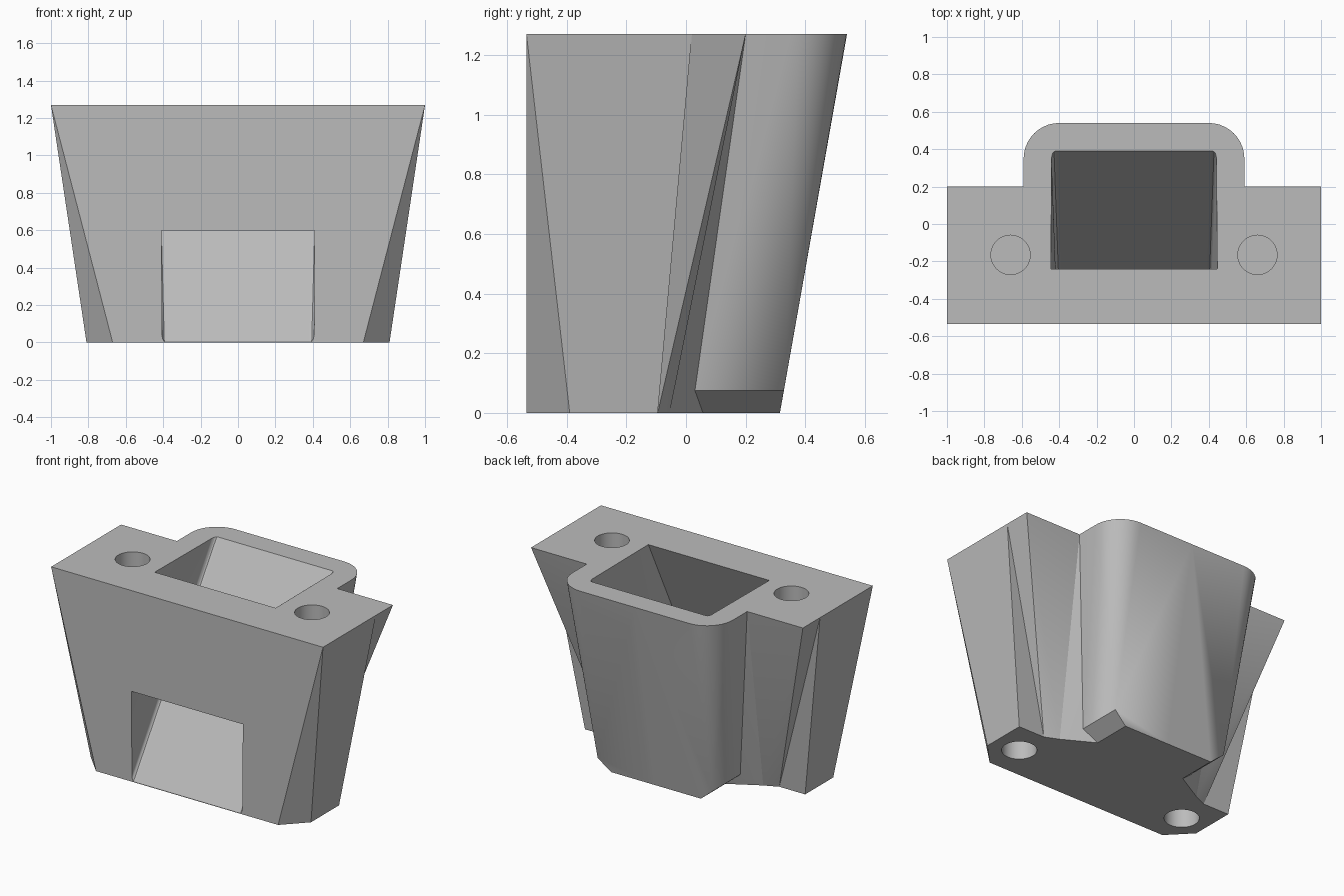
import bpy, bmesh, math
from mathutils import Vector

cube = bpy.data.objects.get("Cube")
if cube:
    bpy.data.objects.remove(cube, do_unlink=True)

H = 1.27          # overall height
FRONT = -0.535    # front plane

grey = bpy.data.materials.new("plain grey")
grey.use_nodes = True
COLOUR = (0.5, 0.5, 0.5, 1)
grey.diffuse_color = COLOUR
grey.node_tree.nodes["Principled BSDF"].inputs["Base Color"].default_value = COLOUR


def finish(name, bm):
    bmesh.ops.remove_doubles(bm, verts=bm.verts, dist=1e-5)
    bmesh.ops.recalc_face_normals(bm, faces=bm.faces)
    mesh = bpy.data.meshes.new(name)
    bm.to_mesh(mesh)
    bm.free()
    mesh.materials.append(grey)
    ob = bpy.data.objects.new(name, mesh)
    bpy.context.collection.objects.link(ob)
    return ob


def arc(cx, cy, r, steps):
    """Quarter circle from the +x side round to the +y side."""
    return [(cx + r * math.cos(math.pi / 2 * i / steps),
             cy + r * math.sin(math.pi / 2 * i / steps)) for i in range(steps + 1)]


# Tapered body: half of it is lofted, then mirrored
def build_body():
    bm = bmesh.new()

    def v(x, y, z):
        return bm.verts.new((x, y, z))

    # foot outline, from the front centre round to the back centre
    f0, f1, f2, f3, f4, f5, f6, f7, f8 = foot = [v(x, y, 0) for x, y in (
        (0, FRONT), (.67, FRONT), (.81, -.39), (.81, -.095), (.62, -.095),
        (.53, -.055), (.33, .057), (.33, .315), (0, .315))]
    # bevelled heel of the back spine
    p, q = v(.42, .03, .075), v(.42, .328, .075)
    # top flange outline
    t0, t1, t2, t3, t4 = flange = [v(x, y, H) for x, y in (
        (0, FRONT), (1, FRONT), (1, .02), (1, .2), (.59, .2))]
    corner = [v(x, y, H) for x, y in arc(.4, .35, .19, 10)]
    back = v(0, .54, H)

    faces = [foot, flange + corner + [back],
             (f0, f1, t1, t0), (f1, f2, t1), (f2, f3, t2, t1),   # front and side
             (f3, f4, t2), (f4, t3, t2), (f4, f5, t3),           # rear wing
             (f5, f6, p), (f5, p, t4), (f5, t4, t3),             # inner notch
             (f6, f7, q, p), (p, q, corner[0], t4),              # heel, spine side
             (f7, f8, back, corner[-1], q)]                      # spine back
    faces += [(q, a, b) for a, b in zip(corner, corner[1:])]
    for f in faces:
        bm.faces.new(f)
    bmesh.ops.recalc_face_normals(bm, faces=bm.faces)
    half = bm.faces[:]
    dup = bmesh.ops.duplicate(bm, geom=bm.verts[:] + bm.edges[:] + half)["geom"]
    for e in dup:
        if isinstance(e, bmesh.types.BMVert):
            e.co.x = -e.co.x
    return finish("chute_body", bm)


# Sloping channel from the top opening to the front opening
def channel_cutter():
    right = [(1, 0)] + arc(.92, .94, .07, 5)
    right = [(x, min(s, 1)) for x, s in right]
    section = right + [(-x, s) for x, s in reversed(right)]
    bm = bmesh.new()
    rings = []
    for t in (-.03, 1.03):
        ring = []
        for x, s in section:
            top = Vector((x * .445, -.24 + .63 * s, H))
            mouth = Vector((x * .41, FRONT, .6 - .597 * s))
            ring.append(bm.verts.new(top.lerp(mouth, t)))
        rings.append(ring)
    a, b = rings
    n = len(a)
    for i in range(n):
        j = (i + 1) % n
        bm.faces.new((a[i], a[j], b[j], b[i]))
    bm.faces.new(a)
    bm.faces.new(b)
    return finish("channel_cutter", bm)


# Round blind recess
def hole_cutter(x, y, z, depth=.2, r=.105):
    bm = bmesh.new()
    bmesh.ops.create_cone(bm, cap_ends=True, segments=48, radius1=r, radius2=r, depth=2 * depth)
    bmesh.ops.translate(bm, verts=bm.verts, vec=(x, y, z))
    return finish("hole_cutter", bm)


body = build_body()
cutters = [channel_cutter()]
for side in (1, -1):
    cutters.append(hole_cutter(side * .66, -.165, H))
    cutters.append(hole_cutter(side * .63, -.31, 0))

bpy.ops.object.select_all(action='DESELECT')
body.select_set(True)
bpy.context.view_layer.objects.active = body
for cutter in cutters:
    cutter.hide_render = True
    mod = body.modifiers.new("cut", 'BOOLEAN')
    mod.operation = 'DIFFERENCE'
    mod.solver = 'EXACT'
    mod.object = cutter
    bpy.ops.object.modifier_apply(modifier=mod.name)
for cutter in cutters:
    bpy.data.objects.remove(cutter, do_unlink=True)

bpy.ops.object.shade_smooth_by_angle(angle=math.radians(25))
